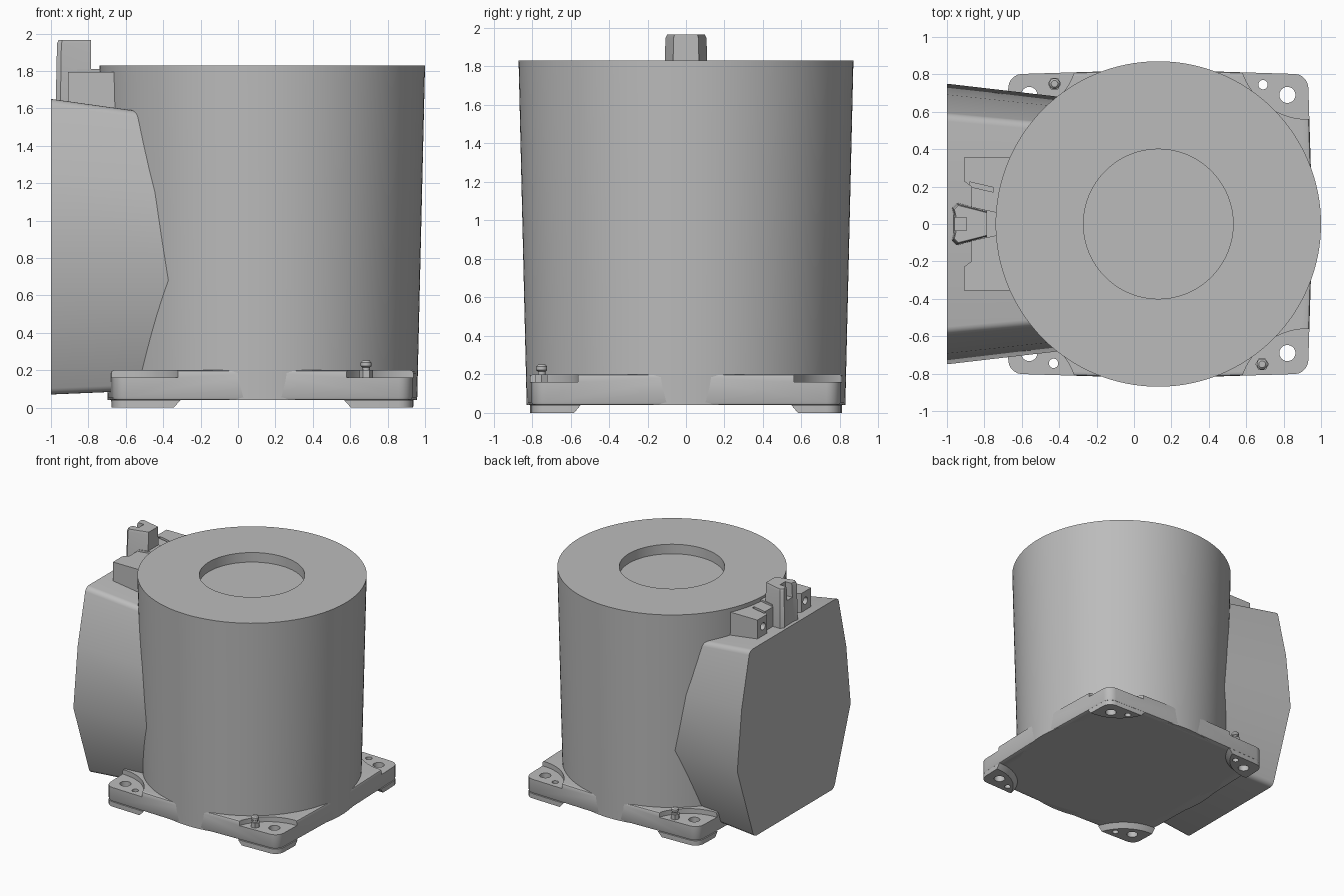
import bpy, bmesh, math

cube = bpy.data.objects.get("Cube")
if cube:
    bpy.data.objects.remove(cube, do_unlink=True)

grey = bpy.data.materials.new("plain_grey")
grey.use_nodes = True
grey.diffuse_color = (0.5, 0.5, 0.5, 1)
for node in grey.node_tree.nodes:
    if node.type == 'BSDF_PRINCIPLED':
        node.inputs["Base Color"].default_value = (0.5, 0.5, 0.5, 1)

CX = 0.13  # axis of the drum and base
parts = []


def loft(name, rings, bevel=0.0, pick=None, segments=3):
    """Skin equal rings of points, cap both ends, bevel the picked edges."""
    bm = bmesh.new()
    rows = [[bm.verts.new(p) for p in ring] for ring in rings]
    n = len(rows[0])
    for a, b in zip(rows, rows[1:]):
        for i in range(n):
            j = (i + 1) % n
            bm.faces.new((a[i], a[j], b[j], b[i]))
    bm.faces.new(rows[0])
    bm.faces.new(rows[-1])
    bmesh.ops.recalc_face_normals(bm, faces=bm.faces)
    if bevel:
        edges = [e for e in bm.edges if pick(e)]
        bmesh.ops.bevel(bm, geom=edges, offset=bevel, segments=segments,
                        profile=0.5, affect='EDGES')
    mesh = bpy.data.meshes.new(name)
    bm.to_mesh(mesh)
    bm.free()
    mesh.materials.append(grey)
    ob = bpy.data.objects.new(name, mesh)
    bpy.context.collection.objects.link(ob)
    parts.append(ob)
    return ob


def lathe(name, profile, x, y, n=32):
    """Turn a (radius, height) profile about a vertical axis."""
    turn = [2 * math.pi * i / n for i in range(n)]
    return loft(name, [[(x + r * math.cos(t), y + r * math.sin(t), z)
                        for t in turn] for r, z in profile])


def prism(name, outline, z0, z1, **kw):
    return loft(name, [[(x, y, z) for x, y in outline] for z in (z0, z1)], **kw)


def block(name, x0, x1, y0, y1, z0, z1, **kw):
    return prism(name, [(x0, y0), (x1, y0), (x1, y1), (x0, y1)], z0, z1, **kw)


def carve(ob, cutters, operation='DIFFERENCE'):
    """Apply booleans to the part and discard the cutters."""
    for c in cutters:
        m = ob.modifiers.new("cut", 'BOOLEAN')
        m.operation, m.solver, m.object = operation, 'EXACT', c
    dg = bpy.context.evaluated_depsgraph_get()
    mesh = bpy.data.meshes.new_from_object(ob.evaluated_get(dg))
    ob.modifiers.clear()
    ob.data = mesh
    for c in cutters:
        parts.remove(c)
        bpy.data.objects.remove(c, do_unlink=True)


def upright(e):
    a, b = e.verts
    return (abs(a.co.x - b.co.x) < 1e-4 and abs(a.co.y - b.co.y) < 1e-4
            and e.calc_face_angle(0) > 0.5)


# Tapered drum with a round recess in its top
lathe("drum", [(0.828, 0.04), (0.87, 1.83), (0.4, 1.83), (0.4, 1.75)], CX, 0, 128)

# Base plate outline with slightly bowed sides
c, m = 0.80, 0.825
outline = [(CX + x, y) for x, y in [(-c, -c), (0, -m), (c, -c), (m, 0),
                                    (c, c), (0, m), (-c, c), (-m, 0)]]
corners = [(sx, sy) for sx in (-1, 1) for sy in (-1, 1)]


def corner_holes(sx, sy):
    big = lathe("hole", [(0.043, -0.1), (0.043, 0.4)], CX + 0.69 * sx, 0.69 * sy)
    small = lathe("hole", [(0.025, -0.1), (0.025, 0.4)], CX + 0.56 * sx, 0.745 * sy)
    return [big, small]


plate = prism("base_plate", outline, 0.04, 0.2, bevel=0.07, pick=upright, segments=5)
mod = plate.modifiers.new("soft_top", 'BEVEL')
mod.width, mod.segments, mod.angle_limit = 0.015, 2, math.radians(50)
cutters = []
for sx, sy in corners:
    cutters.append(lathe("pocket", [(0.37, 0.16), (0.37, 0.4)],
                         CX + 0.8 * sx, 0.93 * sy, 64))
    cutters += corner_holes(sx, sy)
carve(plate, cutters)

# Corner feet, cut from the same outline by a cone about each corner
for sx, sy in corners:
    side = ("right" if sx < 0 else "left") + ("_front" if sy < 0 else "_back")
    foot = prism("foot_" + side, outline, 0, 0.04, bevel=0.07, pick=upright, segments=5)
    cone = lathe("cone", [(0.34, -0.01), (0.39, 0.05)], CX + 0.8 * sx, 0.93 * sy, 64)
    carve(foot, [cone], 'INTERSECT')
    carve(foot, corner_holes(sx, sy))

# Grease fittings on two opposite corners
for s in (-1, 1):
    x, y = CX + 0.555 * s, -0.75 * s
    lathe("fitting_nut", [(0.036, 0.15), (0.036, 0.2)], x, y, 6)
    lathe("fitting_stem", [(0.02, 0.19), (0.02, 0.215), (0.029, 0.222),
                           (0.029, 0.24), (0.018, 0.252)], x, y, 20)

# Side housing: six-sided section narrowing toward the drum
half = [(0.53, 0.07), (0.75, 0.70), (0.692, 1.2), (0.585, 1.65)]
section = half + [(-y, z) for y, z in reversed(half)]


def housing_ring(x):
    t = x + 1
    return [(x, y * (1 - 0.155 * t), z + t * (0.05 - 0.115 * z)) for y, z in section]


def long_edge(e):
    a, b = e.verts
    z = (a.co.z + b.co.z) / 2
    return abs(a.co.x - b.co.x) > 0.1 and (z > 1.4 or z < 0.3)


loft("side_housing", [housing_ring(-1), housing_ring(-0.3)],
     bevel=0.035, pick=long_edge, segments=4)

# Mounting block on the housing, stepped back in the middle
steps = [(-0.6, -0.355), (-0.6, 0.355), (-0.91, 0.355), (-0.91, 0.23), (-0.87, 0.2),
         (-0.87, -0.2), (-0.91, -0.23), (-0.91, -0.355)]
mount = prism("latch_mount", steps, 1.56, 1.795)
holes = []
for s in (-1, 1):
    ring = [(0.28 * s + 0.03 * math.cos(a), 1.715 + 0.03 * math.sin(a))
            for a in (math.pi * i / 10 for i in range(20))]
    holes.append(loft("screw_hole", [[(x, y, z) for y, z in ring] for x in (-1, -0.84)]))
holes.append(prism("slot", [(-0.88, 0.2), (-0.75, 0.17), (-0.75, 0.195), (-0.88, 0.225)],
                   1.77, 1.9))
carve(mount, holes)

# Latch: low wedge behind a tall notched post
prism("latch_wedge", [(-0.86, -0.09), (-0.72, -0.06), (-0.72, 0.06), (-0.86, 0.09)],
      1.6, 1.81)


def post_ring(shrink, z):
    pts = [(-0.785, -0.07), (-0.785, 0.07), (-0.95, 0.115), (-0.975, 0.09),
           (-0.965, 0.05), (-0.965, -0.05), (-0.975, -0.09), (-0.95, -0.115)]
    return [(-0.87 + (x + 0.87) * shrink if x < -0.8 else x, y * shrink, z)
            for x, y in pts]


post = loft("latch_post", [post_ring(1, 1.6), post_ring(0.93, 1.945), post_ring(0.86, 1.965)])
carve(post, [block("notch", -1.05, -0.895, -0.035, 0.035, 1.85, 2.1)])

# Smooth shading with crisp edges
bpy.ops.object.select_all(action='DESELECT')
for ob in parts:
    ob.select_set(True)
bpy.context.view_layer.objects.active = parts[0]
bpy.ops.object.shade_smooth_by_angle(angle=math.radians(30))
